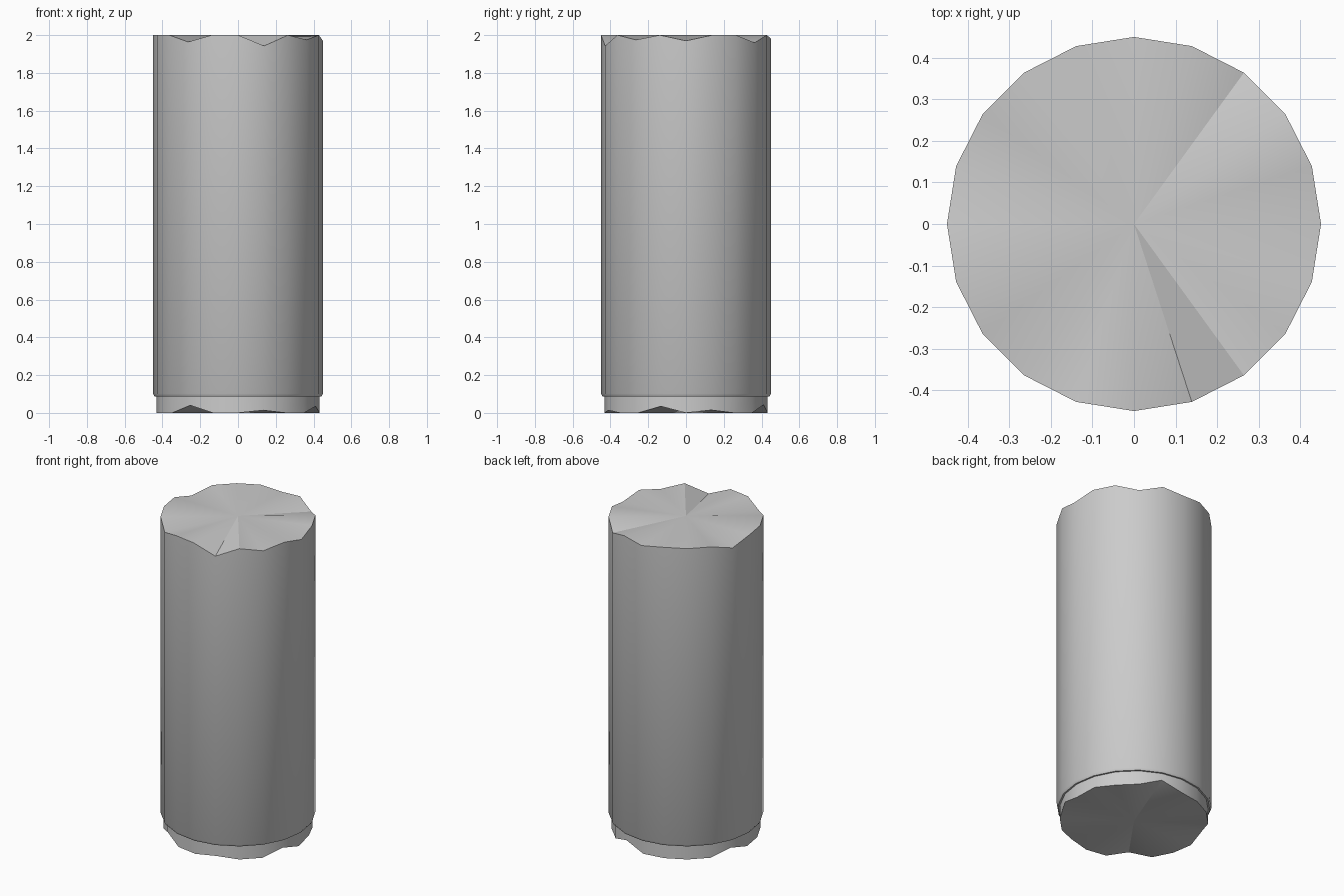
import bpy, bmesh, math

if "Cube" in bpy.data.objects:
    bpy.data.objects.remove(bpy.data.objects["Cube"])

SIDES = 20
# small rim notches: side index (18 degrees each) -> depth
TOP_DIPS = {0: .03, 3: .04, 5: .018, 9: .037, 13: .036, 16: .057, 18: .025}
FOOT_RISES = {1: .015, 4: .043, 9: .035, 13: .04, 16: .014, 19: .035}


def ring(bm, radius, z, offsets=None, sign=1):
    offsets = offsets or {}
    verts = []
    for i in range(SIDES):
        a = 2 * math.pi * i / SIDES
        verts.append(bm.verts.new((radius * math.cos(a), radius * math.sin(a),
                                   z + sign * offsets.get(i, 0))))
    return verts


bm = bmesh.new()

# profile from the recessed foot through the chamfered lip to the worn top
rings = [
    ring(bm, .432, 0, FOOT_RISES),
    ring(bm, .432, .088),
    ring(bm, .442, .088),
    ring(bm, .45, .102),
    ring(bm, .45, 2, TOP_DIPS, -1),
]
for low, high in zip(rings, rings[1:]):
    for i in range(SIDES):
        j = (i + 1) % SIDES
        bm.faces.new((low[i], low[j], high[j], high[i]))

# end caps as fans around a centre point
for rim, z in ((rings[0], 0), (rings[-1], 2)):
    centre = bm.verts.new((0, 0, z))
    for i in range(SIDES):
        bm.faces.new((rim[i], rim[(i + 1) % SIDES], centre))

bmesh.ops.recalc_face_normals(bm, faces=bm.faces)
mesh = bpy.data.meshes.new("column_shaft")
bm.to_mesh(mesh)
bm.free()

shaft = bpy.data.objects.new("column_shaft", mesh)
bpy.context.collection.objects.link(shaft)
bpy.context.view_layer.objects.active = shaft
shaft.select_set(True)
bpy.ops.object.shade_smooth_by_angle(angle=math.radians(30))
